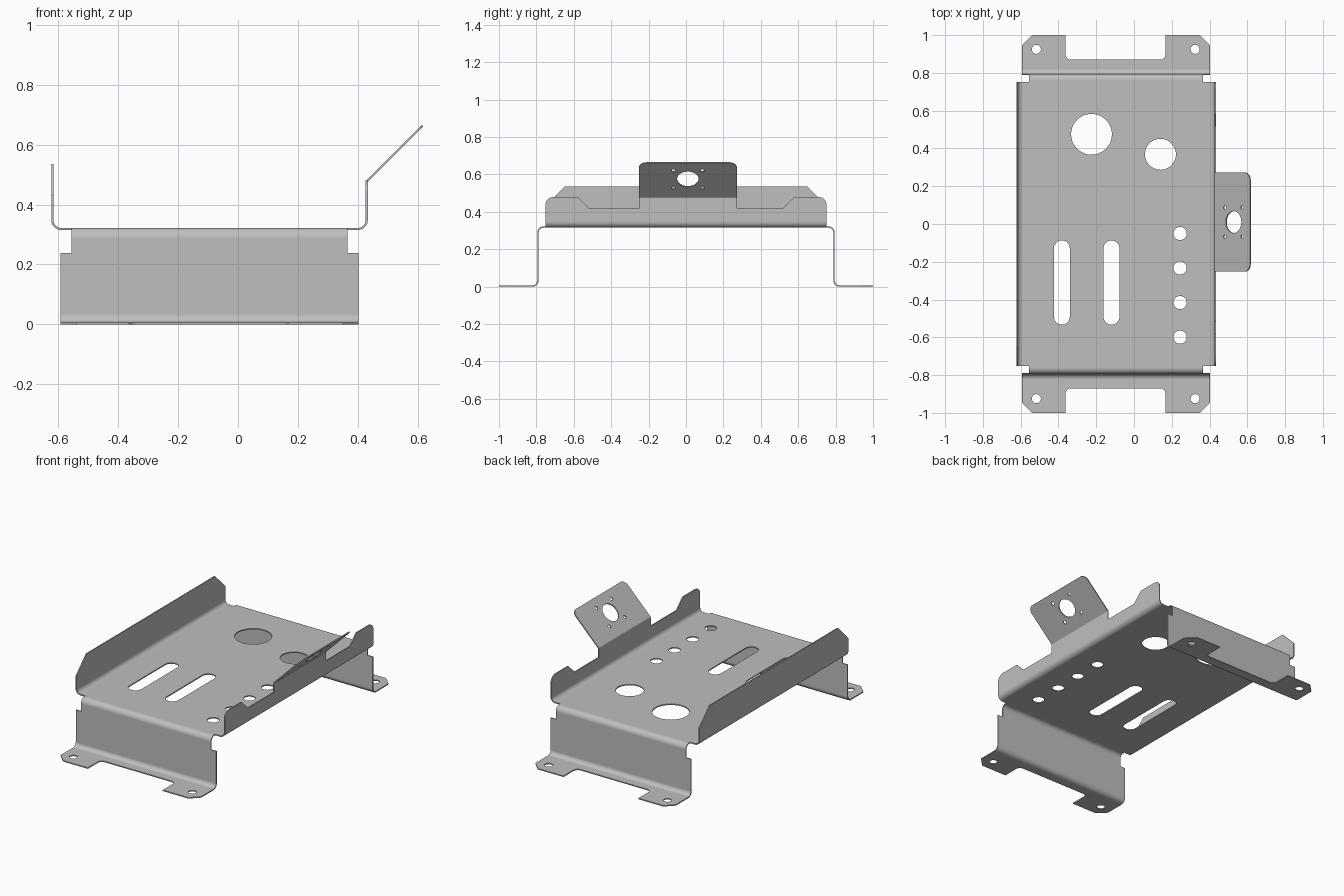
import bpy, bmesh, math
from mathutils import Vector, Matrix

cube = bpy.data.objects.get("Cube")
if cube:
    bpy.data.objects.remove(cube, do_unlink=True)

T = 0.007            # sheet thickness
R = 0.033            # outer bend radius
H = 0.322            # deck top height
RX, LX = -0.623, 0.433   # outer faces of the side flanges
DY, LEG_Y = 0.752, 0.795  # deck half length, outer face of the legs
X, Y, Z = Vector((1, 0, 0)), Vector((0, 1, 0)), Vector((0, 0, 1))

steel = bpy.data.materials.new("grey_steel")
steel.use_nodes = True
GREY = (0.52, 0.52, 0.52, 1)
steel.diffuse_color = GREY
steel.node_tree.nodes["Principled BSDF"].inputs["Base Color"].default_value = GREY
parts = []


def add_part(name, bm):
    bmesh.ops.remove_doubles(bm, verts=bm.verts, dist=0.0001)
    bmesh.ops.recalc_face_normals(bm, faces=bm.faces)
    mesh = bpy.data.meshes.new(name)
    bm.to_mesh(mesh)
    bm.free()
    mesh.materials.clear()
    mesh.materials.append(steel)
    obj = bpy.data.objects.new(name, mesh)
    bpy.context.collection.objects.link(obj)
    parts.append(obj)


def circle(x, y, r, n=32):
    return [(x + r * math.cos(2 * math.pi * i / n),
             y + r * math.sin(2 * math.pi * i / n)) for i in range(n)]


def rounded(points, steps=8):
    """Outline whose corners given as (x, y, radius) are filleted."""
    out = []
    for i, p in enumerate(points):
        c = Vector(p[:2])
        if len(p) == 2:
            out.append(tuple(c))
            continue
        a = (Vector(points[i - 1][:2]) - c).normalized()
        b = (Vector(points[(i + 1) % len(points)][:2]) - c).normalized()
        half = a.angle(b) / 2
        centre = c + (a + b).normalized() * p[2] / math.sin(half)
        start = c + a * p[2] / math.tan(half) - centre
        end = c + b * p[2] / math.tan(half) - centre
        turn = start.angle_signed(end)
        for k in range(steps + 1):
            out.append(tuple(centre + Matrix.Rotation(-turn * k / steps, 2) @ start))
    return out


def panel(name, outline, holes, origin, u, v):
    """Flat sheet with holes, drawn in the u-v plane and centred on it."""
    curve = bpy.data.curves.new(name, 'CURVE')
    curve.dimensions = '2D'
    curve.fill_mode = 'BOTH'
    curve.extrude = T / 2
    for loop in [outline] + holes:
        spline = curve.splines.new('POLY')
        spline.points.add(len(loop) - 1)
        for pt, co in zip(spline.points, loop):
            pt.co = (co[0], co[1], 0, 1)
        spline.use_cyclic_u = True
    temp = bpy.data.objects.new(name + "_outline", curve)
    bpy.context.collection.objects.link(temp)
    bpy.context.view_layer.update()
    mesh = bpy.data.meshes.new_from_object(
        temp.evaluated_get(bpy.context.evaluated_depsgraph_get()))
    bm = bmesh.new()
    bm.from_mesh(mesh)
    frame = Matrix((u, v, u.cross(v))).transposed().to_4x4()
    bm.transform(Matrix.Translation(origin) @ frame)
    bpy.data.objects.remove(temp, do_unlink=True)
    bpy.data.meshes.remove(mesh)
    add_part(name, bm)


def bend(name, u, along, centre, a0, a1, lo, hi, radius=R, steps=10):
    """Curved strip: an arc in the u-z plane swept from lo to hi."""
    angles = [math.radians(a0 + (a1 - a0) * k / steps) for k in range(steps + 1)]
    ring = [(radius, a) for a in angles] + [(radius - T, a) for a in reversed(angles)]
    bm = bmesh.new()
    verts = [bm.verts.new(u * (centre[0] + r * math.cos(a))
                          + Z * (centre[1] + r * math.sin(a)) + along * lo)
             for r, a in ring]
    face = bm.faces.new(verts)
    new = bmesh.ops.extrude_face_region(bm, geom=[face])["geom"]
    bmesh.ops.translate(bm, vec=along * (hi - lo),
                        verts=[g for g in new if isinstance(g, bmesh.types.BMVert)])
    add_part(name, bm)


# Deck with round holes and slots
x0, x1 = RX + R, LX - R          # flat width of the deck
n0, n1 = -0.555, 0.365           # narrow neck above the legs
ny = LEG_Y - R
deck = [(x0, -DY), (n0, -DY), (n0, -ny), (n1, -ny), (n1, -DY), (x1, -DY),
        (x1, DY), (n1, DY), (n1, ny), (n0, ny), (n0, DY), (x0, DY)]
holes = [circle(-0.225, 0.475, 0.108, 48), circle(0.14, 0.369, 0.082, 48)]
holes += [circle(0.244, -0.05 - 0.183 * i, 0.035) for i in range(4)]
for sx in (-0.382, -0.119):
    w, r = 0.042, 0.0415
    holes.append(rounded([(sx - w, -0.533, r), (sx + w, -0.533, r),
                          (sx + w, -0.087, r), (sx - w, -0.087, r)]))
panel("deck", deck, holes, Z * (H - T / 2), X, Y)

# Side bends
zb = H - T + R
bend("right_bend", X, Y, (x0, zb), 270, 180, -DY, DY)
bend("left_bend", X, Y, (x1, zb), 270, 360, -DY, DY)

# Right flange with chamfered ends
top, c = 0.535, 0.103
panel("right_flange",
      [(-DY, zb), (DY, zb), (DY, top - c), (DY - c, top), (c - DY, top), (-DY, top - c)],
      [], X * (RX + T / 2), Y, Z)

# Left flange with raised ends and a neck for the tab
low, high, fold = 0.418, 0.48, 0.473
t0, t1 = -0.252, 0.272
panel("left_flange",
      rounded([(-DY, zb), (DY, zb), (DY, high, 0.045), (0.58, high), (0.516, low),
               (t1, low), (t1, fold), (t0, fold), (t0, low), (-0.516, low),
               (-0.58, high), (-DY, high, 0.045)]),
      [], X * (LX - T / 2), Y, Z)

# Slanted mounting tab
inner = 0.005
hinge = (LX + inner, fold)
bend("tab_bend", X, Y, hinge, 180, 135, t0, t1, inner + T, 4)
slope = (X + Z).normalized()
normal = (Z - X).normalized()
tab_origin = X * hinge[0] + Z * hinge[1] + normal * (inner + T / 2)
mid, reach = 0.01, 0.138
tab_holes = [circle(mid, reach, 0.058, 40)]
tab_holes += [circle(mid + a * 0.077, reach + b * 0.066, 0.01, 16)
              for a in (-1, 1) for b in (-1, 1)]
panel("mounting_tab",
      rounded([(t0, 0), (t1, 0), (t1, 0.26, 0.04), (t0, 0.26, 0.04)]),
      tab_holes, tab_origin, Y, slope)

# Legs and feet at both ends
w0, w1 = -0.592, 0.402
shoulder = 0.238
fy = LEG_Y - T + R
for name, s in (("front", -1), ("back", 1)):
    out = Y * s
    bend(name + "_top_bend", out, X, (ny, H - R), 90, 0, n0, n1)
    panel(name + "_leg",
          [(w0, R), (w1, R), (w1, shoulder), (n1, shoulder), (n1, H - R),
           (n0, H - R), (n0, shoulder), (w0, shoulder)],
          [], out * (LEG_Y - T / 2), X, Z)
    bend(name + "_foot_bend", out, X, (fy, R), 180, 270, w0, w1)
    k = 0.053
    panel(name + "_feet",
          rounded([(w0, fy), (w1, fy), (w1, 1 - k), (w1 - k, 1), (0.167, 1),
                   (0.167, 0.87, 0.03), (-0.363, 0.87, 0.03), (-0.363, 1),
                   (w0 + k, 1), (w0, 1 - k)]),
          [circle(hx, 0.925, 0.024) for hx in (-0.517, 0.324)],
          Z * (T / 2), X, out)

# Smooth bends, crisp sheet edges
bpy.ops.object.select_all(action='DESELECT')
for obj in parts:
    obj.select_set(True)
bpy.context.view_layer.objects.active = parts[0]
bpy.ops.object.shade_smooth_by_angle(angle=math.radians(30))
